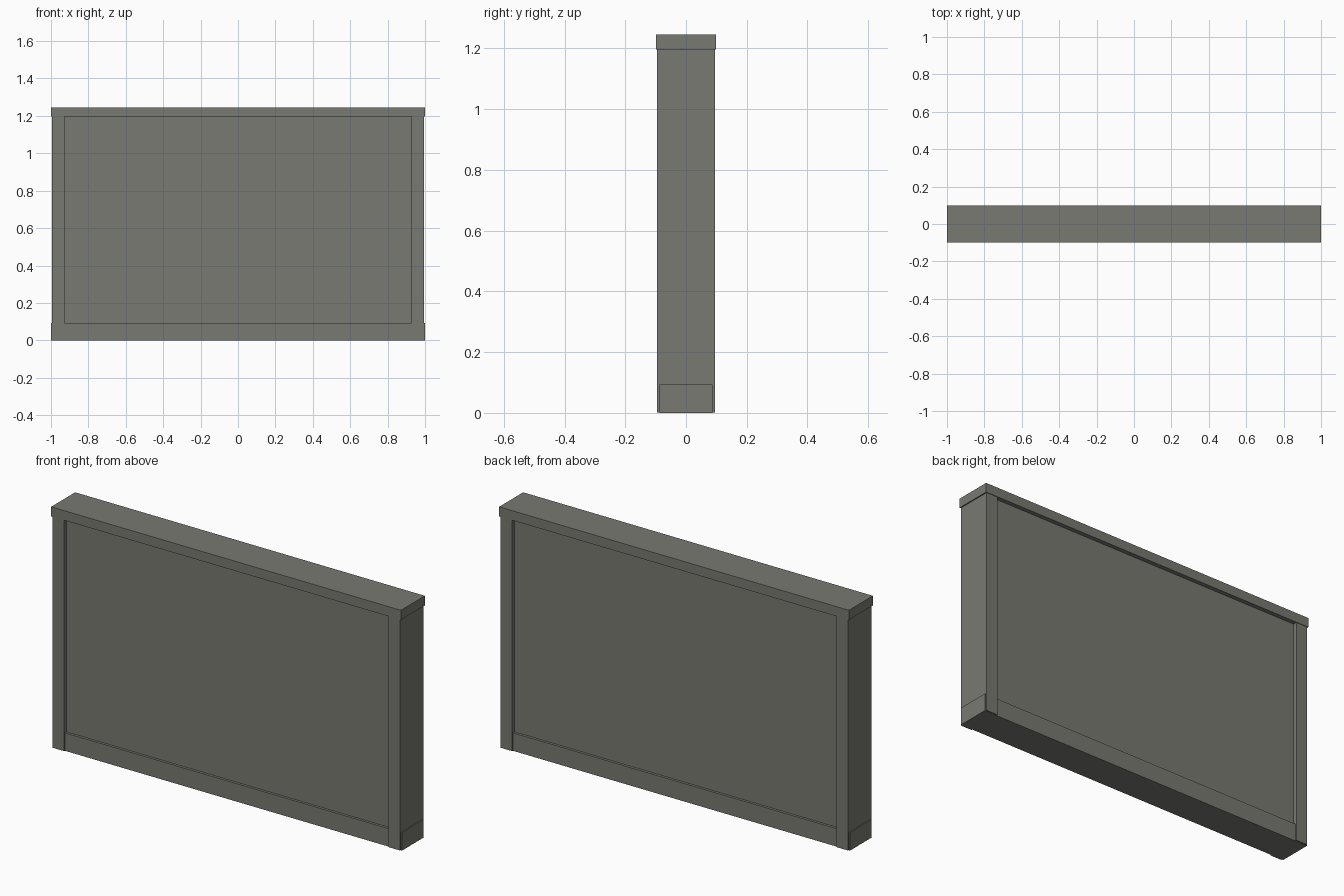
import bpy

if "Cube" in bpy.data.objects:
    bpy.data.objects.remove(bpy.data.objects["Cube"])

# Single warm grey finish
grey = bpy.data.materials.new("warm_grey")
grey.diffuse_color = (0.19, 0.192, 0.168, 1)
grey.use_nodes = True
grey.node_tree.nodes["Principled BSDF"].inputs["Base Color"].default_value = grey.diffuse_color


def box(name, x0, x1, half_depth, z0, z1):
    """Box centred on y = 0, given by its x and z limits."""
    bpy.ops.mesh.primitive_cube_add(size=1, location=((x0 + x1) / 2, 0, (z0 + z1) / 2))
    ob = bpy.context.object
    ob.name = name
    ob.scale = (x1 - x0, 2 * half_depth, z1 - z0)
    bpy.ops.object.transform_apply(location=False, rotation=False, scale=True)
    ob.data.materials.append(grey)
    return ob


# Recessed wall panel
box("panel", -0.94, 0.94, 0.075, 0.05, 1.21)

# Base rail, slightly longer than the posts but shallower
box("base_rail", -1.0, 1.0, 0.088, 0.0, 0.093)

# End posts
box("left_post", -0.994, -0.928, 0.095, 0.001, 1.2)
box("right_post", 0.928, 0.994, 0.095, 0.001, 1.2)

# Overhanging top cap
box("top_cap", -1.0, 1.0, 0.098, 1.196, 1.246)
